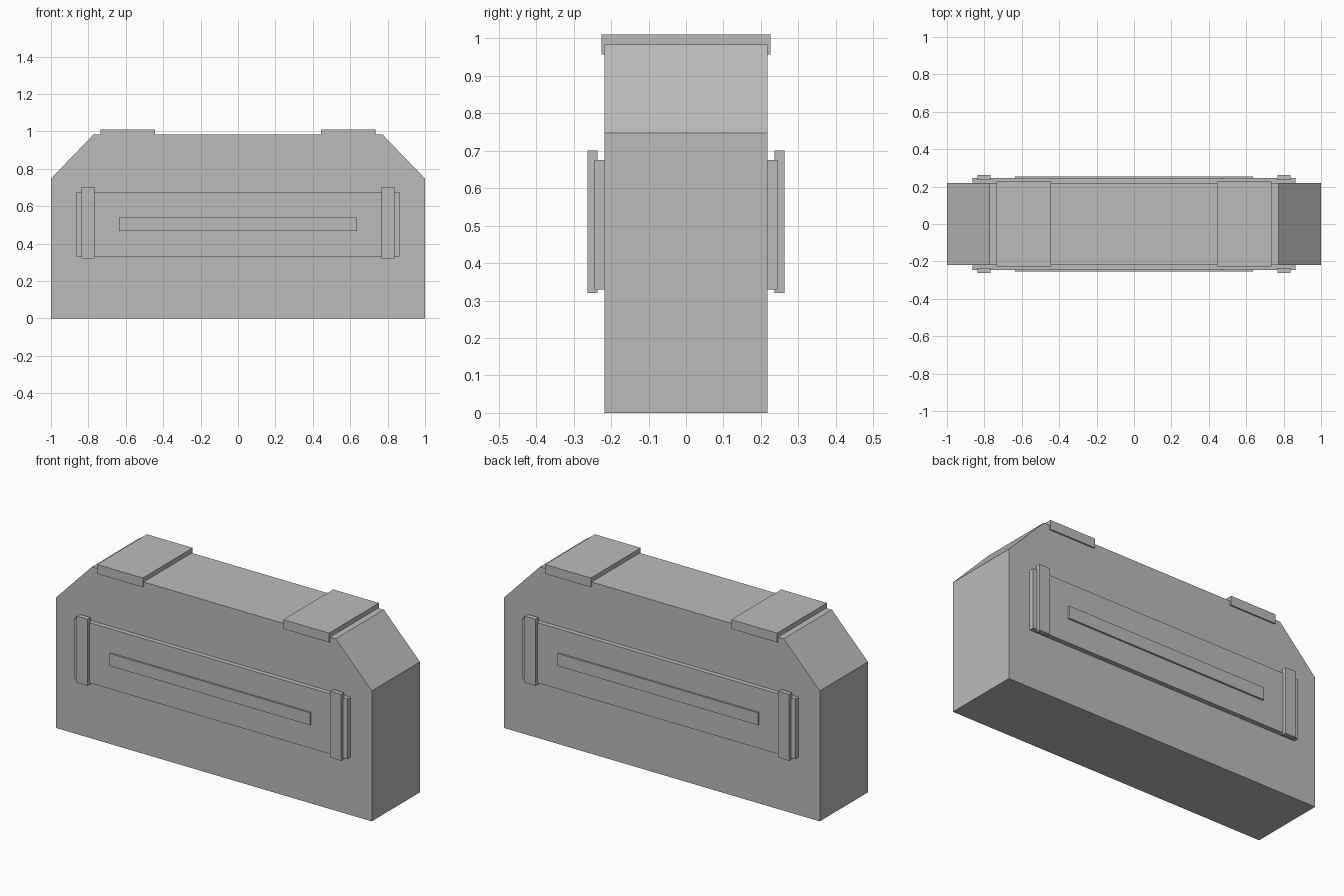
import bpy
import bmesh

cube = bpy.data.objects.get("Cube")
if cube:
    bpy.data.objects.remove(cube, do_unlink=True)

grey = bpy.data.materials.new("plain_grey")
grey.use_nodes = True
grey.diffuse_color = (0.5, 0.5, 0.5, 1)
grey.node_tree.nodes["Principled BSDF"].inputs["Base Color"].default_value = grey.diffuse_color


def prism(name, profile, y0, y1):
    """Extrude an (x, z) outline from y0 to y1."""
    bm = bmesh.new()
    face = bm.faces.new([bm.verts.new((x, y0, z)) for x, z in profile])
    new = bmesh.ops.extrude_face_region(bm, geom=[face])["geom"]
    verts = [v for v in new if isinstance(v, bmesh.types.BMVert)]
    bmesh.ops.translate(bm, verts=verts, vec=(0, y1 - y0, 0))
    bmesh.ops.recalc_face_normals(bm, faces=bm.faces)
    mesh = bpy.data.meshes.new(name)
    bm.to_mesh(mesh)
    bm.free()
    mesh.materials.append(grey)
    obj = bpy.data.objects.new(name, mesh)
    bpy.context.collection.objects.link(obj)
    return obj


def box(name, x, y, z):
    outline = [(x[0], z[0]), (x[1], z[0]), (x[1], z[1]), (x[0], z[1])]
    return prism(name, outline, *sorted(y))


# Main block with sloped top corners
half = [(1, 0), (1, 0.747), (0.772, 0.984)]
prism("body", half + [(-x, z) for x, z in reversed(half)], -0.218, 0.218)

# Caps folded over the top edge
for side, sx in (("left", 1), ("right", -1)):
    box(f"{side}_top_cap", sorted((sx * 0.445, sx * 0.735)), (-0.226, 0.226), (0.957, 1.01))

# Raised panel, centre strip and end clamps on both broad faces
for face, sy in (("front", -1), ("back", 1)):
    box(f"{face}_panel", (-0.864, 0.864), (sy * 0.217, sy * 0.245), (0.33, 0.675))
    box(f"{face}_strip", (-0.635, 0.635), (sy * 0.235, sy * 0.255), (0.467, 0.538))
    for side, sx in (("left", 1), ("right", -1)):
        box(f"{face}_{side}_clamp", sorted((sx * 0.768, sx * 0.838)),
            (sy * 0.236, sy * 0.263), (0.32, 0.701))
